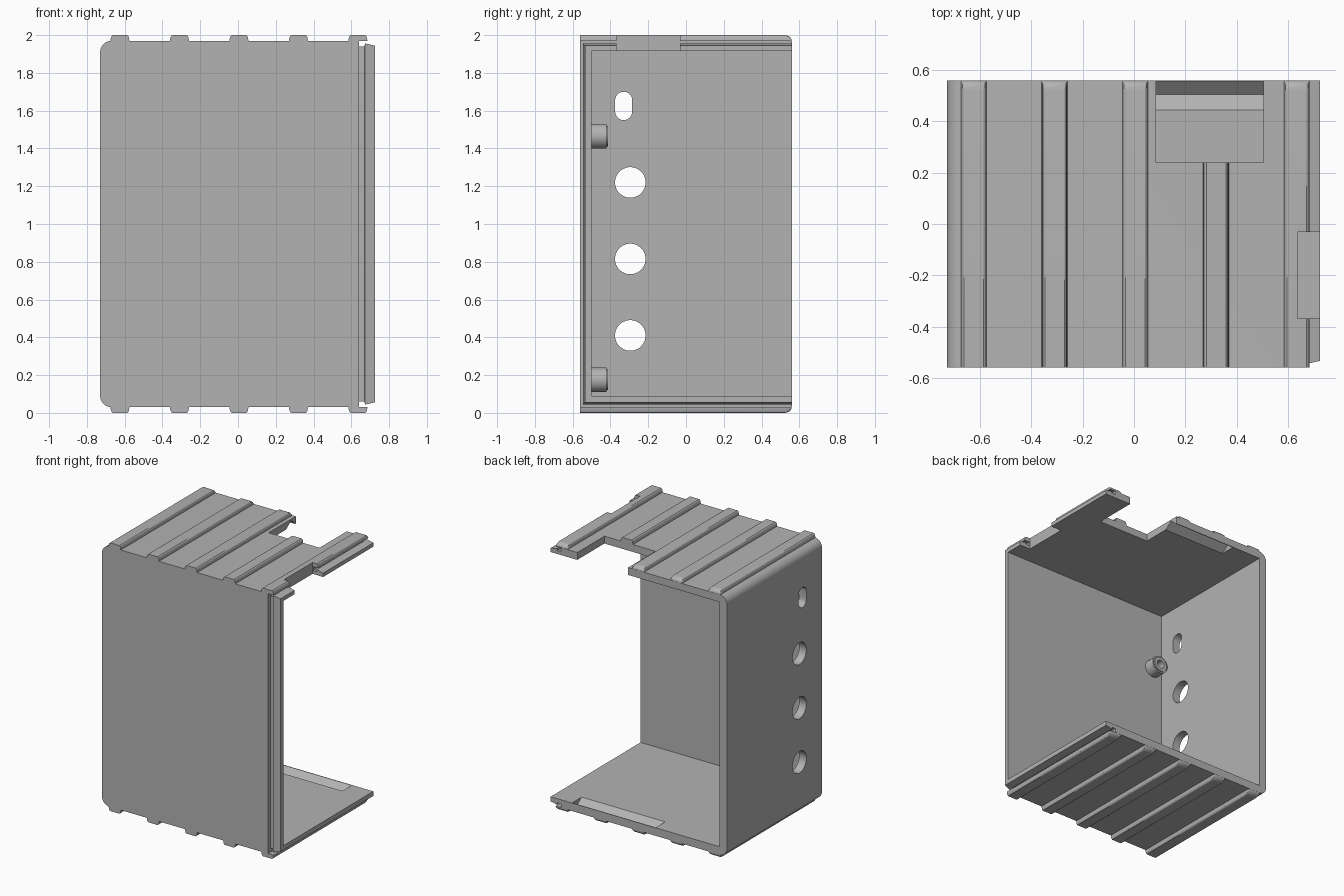
import bpy, bmesh, math

cube = bpy.data.objects.get("Cube")
if cube:
    bpy.data.objects.remove(cube, do_unlink=True)

grey = bpy.data.materials.new("plain_grey")
grey.use_nodes = True
GREY = (0.45, 0.45, 0.45, 1)
grey.diffuse_color = GREY
grey.node_tree.nodes["Principled BSDF"].inputs["Base Color"].default_value = GREY


def loft(name, rings):
    """Closed solid through a list of equal-length point rings."""
    bm = bmesh.new()
    loops = [[bm.verts.new(p) for p in ring] for ring in rings]
    for a, b in zip(loops, loops[1:]):
        for i in range(len(a)):
            j = (i + 1) % len(a)
            bm.faces.new((a[i], a[j], b[j], b[i]))
    bm.faces.new(loops[0])
    bm.faces.new(loops[-1])
    bmesh.ops.recalc_face_normals(bm, faces=bm.faces)
    mesh = bpy.data.meshes.new(name)
    bm.to_mesh(mesh)
    bm.free()
    mesh.materials.append(grey)
    ob = bpy.data.objects.new(name, mesh)
    bpy.context.collection.objects.link(ob)
    return ob


def box(name, x0, x1, y0, y1, z0, z1):
    return loft(name, [[(x0, y0, z), (x1, y0, z), (x1, y1, z), (x0, y1, z)] for z in (z0, z1)])


def along_x(name, outline, x0, x1):
    return loft(name, [[(x, y, z) for y, z in outline] for x in (x0, x1)])


def activate(ob):
    bpy.ops.object.select_all(action="DESELECT")
    ob.select_set(True)
    bpy.context.view_layer.objects.active = ob


def combine(target, tool, operation="DIFFERENCE", keep=False):
    mod = target.modifiers.new("combine", "BOOLEAN")
    mod.operation = operation
    mod.solver = "EXACT"
    mod.object = tool
    activate(target)
    bpy.ops.object.modifier_apply(modifier=mod.name)
    if not keep:
        bpy.data.objects.remove(tool, do_unlink=True)


def smooth(ob):
    activate(ob)
    bpy.ops.object.shade_smooth_by_angle(angle=math.radians(30))


def circle(cy, cz, r, stretch=0.0, n=32):
    """Round or slotted outline in the side plane."""
    points = []
    for i in range(n):
        a = 2 * math.pi * (i + 0.5) / n
        points.append((cy + r * math.cos(a), cz + r * math.sin(a) + math.copysign(stretch, math.sin(a))))
    return points


LOW, HIGH, BACK = 0.03, 1.97, 0.56

# Main body with rounded corners on the closed side
R = 0.06
outline = [(0.64, LOW), (0.64, HIGH)]
for cz, start in ((HIGH - R, 90), (LOW + R, 180)):
    for i in range(9):
        a = math.radians(start + i * 90 / 8)
        outline.append((-0.73 + R + R * math.cos(a), cz + R * math.sin(a)))
shell = loft("box_shell", [[(x, y, z) for x, z in outline] for y in (-BACK, BACK)])

# Stepped tongue around the open side
rings = []
for x, inset in ((0.6, 0.03), (0.67, 0.03), (0.672, 0.014), (0.725, 0.026)):
    front, lo, hi = -BACK + inset, LOW + inset, HIGH - inset
    rings.append([(x, front, lo), (x, BACK, lo), (x, BACK, hi), (x, front, hi)])
combine(shell, loft("tongue", rings), "UNION")

# Hollow interior
combine(shell, box("cavity", -0.67, 1, -0.5, 1, 0.09, 1.915))

# Holes through the closed side wall
for z in (0.41, 0.815, 1.22):
    combine(shell, along_x("hole", circle(-0.295, z, 0.081), -0.8, -0.6))
combine(shell, along_x("slot", circle(-0.33, 1.625, 0.045, 0.03), -0.8, -0.6))

# V-shaped latch grooves in the floor and ceiling
groove = [(0.445, 0.09), (0.505, 0.045), (0.555, 0.09), (0.555, 0.12), (0.445, 0.12)]
combine(shell, along_x("floor_groove", groove, -0.14, 0.55))
ceiling = [(y, 2.005 - z) for y, z in groove]
combine(shell, along_x("ceiling_groove", ceiling, -0.43, 0.3))

# Notches in the top
rear_notch = box("rear_notch", 0.085, 0.505, 0.24, 0.7, 1.85, 2.1)
side_notch = box("side_notch", 0.638, 0.8, -0.368, -0.032, 1.85, 2.1)
for notch in (rear_notch, side_notch):
    combine(shell, notch, keep=True)
smooth(shell)

# Ribs with rounded shoulders and rounded rear ends
SECTION = [(-0.05, 0), (-0.048, 0.5), (-0.044, 0.85), (-0.038, 1),
           (0.038, 1), (0.044, 0.85), (0.048, 0.5), (0.05, 0)]


def rib(name, x, top):
    rings = []
    ends = [(-BACK, 1)]
    for i in range(7):
        a = math.radians(i * 15)
        ends.append((0.52 + 0.039 * math.sin(a), max(math.cos(a), 0.03)))
    for y, height in ends:
        ring = []
        for dx, h in SECTION:
            z = HIGH + 0.002 + 0.028 * h * height
            ring.append((x + dx, y, z if top else 2 - z))
        # buried or overhanging base edge
        for dx in (0.05, -0.05):
            z = HIGH - 0.001
            ring.append((x + dx, y, z if top else 2 - z))
        rings.append(ring)
    return loft(name, rings)


for i in range(5):
    x = -0.625 + i * 0.315
    for side, top in (("top", True), ("bottom", False)):
        ob = rib(f"{side}_rib_{i + 1}", x, top)
        if top and i == 3:
            combine(ob, rear_notch, keep=True)
        if top and i == 4:
            combine(ob, side_notch, keep=True)
        smooth(ob)
for notch in (rear_notch, side_notch):
    bpy.data.objects.remove(notch, do_unlink=True)

# Hollow screw posts on the inside of the front wall
for name, z in (("lower_post", 0.175), ("upper_post", 1.465)):
    rings = []
    for y, r in ((-0.505, 0.066), (-0.42, 0.066), (-0.42, 0.055), (-0.413, 0.055), (-0.413, 0.03), (-0.49, 0.03)):
        rings.append([(-0.59 + dx, y, z + dz) for dx, dz in circle(0, 0, r, n=24)])
    smooth(loft(name, rings))
